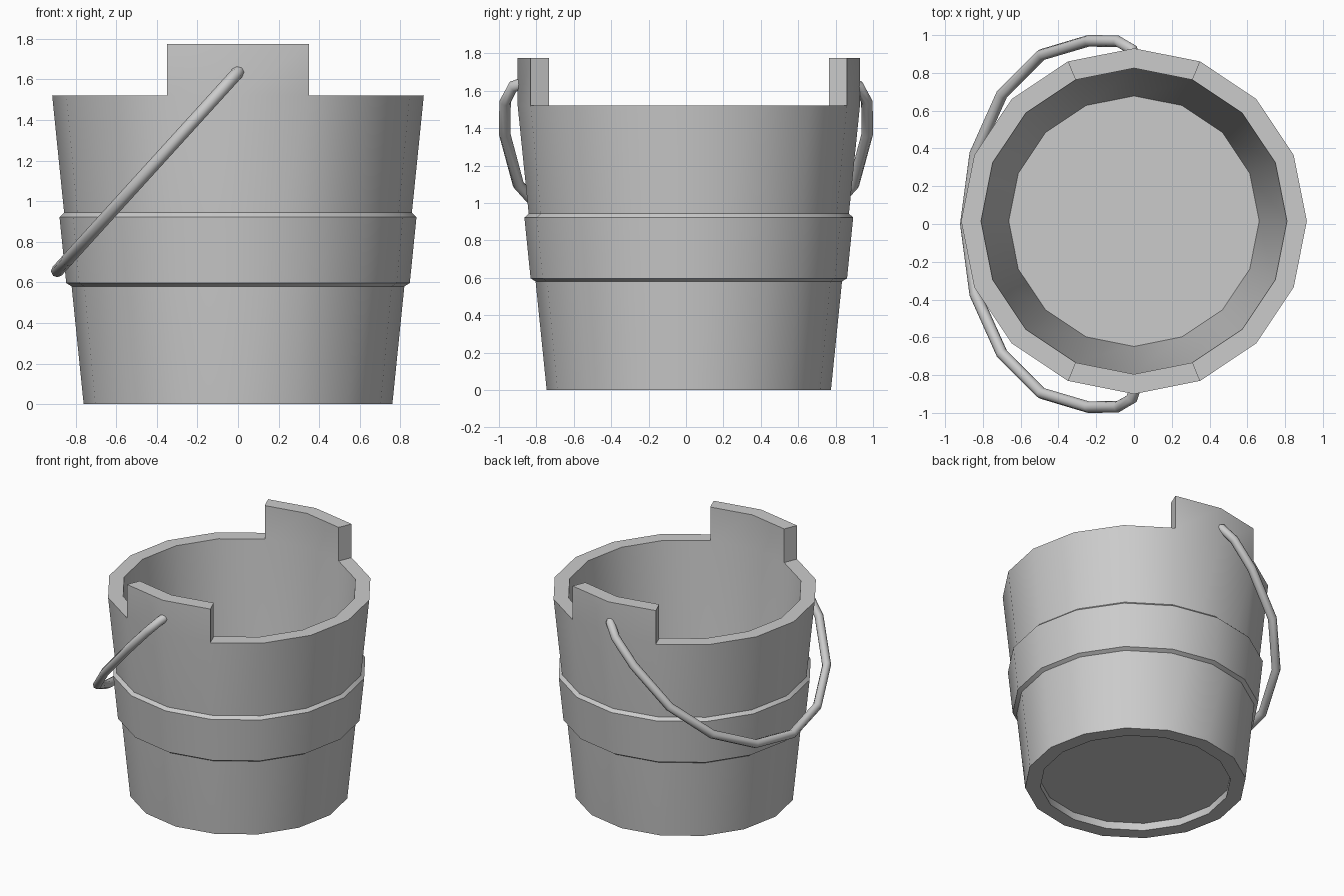
import bpy, bmesh, math

if "Cube" in bpy.data.objects:
    bpy.data.objects.remove(bpy.data.objects["Cube"])

SIDES = 16
CY = 0.015  # the bucket sits slightly behind the handle centre


def lathe(bm, profile, closed=False):
    """Revolve (radius, z) points; returns faces grouped by profile segment."""
    rings = []
    for r, z in profile:
        rings.append([bm.verts.new((r * math.cos(2 * math.pi * i / SIDES),
                                    CY + r * math.sin(2 * math.pi * i / SIDES), z))
                      for i in range(SIDES)])
    segments = []
    n = len(rings)
    for k in range(n if closed else n - 1):
        a, b = rings[k], rings[(k + 1) % n]
        segments.append([bm.faces.new((a[i], a[(i + 1) % SIDES],
                                       b[(i + 1) % SIDES], b[i]))
                         for i in range(SIDES)])
    return segments


def smooth(obj, angle):
    bpy.ops.object.select_all(action='DESELECT')
    obj.select_set(True)
    bpy.context.view_layer.objects.active = obj
    bpy.ops.object.shade_smooth_by_angle(angle=math.radians(angle))


def finish(bm, name):
    mesh = bpy.data.meshes.new(name)
    bm.to_mesh(mesh)
    bm.free()
    obj = bpy.data.objects.new(name, mesh)
    bpy.context.collection.objects.link(obj)
    smooth(obj, 30)
    return obj


# Tapered wall, with two rim sectors raised into handle tabs
bm = bmesh.new()
segs = lathe(bm, [(0.76, 0), (0.915, 1.52), (0.81, 1.52), (0.655, 0)], closed=True)
rim = segs[1]
for first in (3, 11):
    res = bmesh.ops.extrude_face_region(bm, geom=[rim[first], rim[first + 1]])
    bmesh.ops.delete(bm, geom=[rim[first], rim[first + 1]], context='FACES')
    for v in res['geom']:
        if isinstance(v, bmesh.types.BMVert):
            v.co.z += 0.255
bmesh.ops.recalc_face_normals(bm, faces=bm.faces)
finish(bm, "bucket_wall")

# Floor, recessed above the bottom rim
bm = bmesh.new()
lower, upper = 0.06, 0.08
floor = lathe(bm, [(0.661, lower), (0.663, upper)])
bm.verts.ensure_lookup_table()
bm.faces.new(list(reversed(bm.verts[:SIDES])))
bm.faces.new(bm.verts[SIDES:])
finish(bm, "bucket_floor")

# Hoop around the middle, with bevelled lips
bm = bmesh.new()
lathe(bm, [(0.815, 0.578), (0.846, 0.597), (0.879, 0.922), (0.853, 0.946)])
finish(bm, "hoop")

# Hanging handle: half circle in a tilted plane with ends hooked into the tabs
half = [(0.005, 0.87), (-0.012, 0.925), (-0.085, 0.967)]
for i in range(5):
    a = math.radians(22.5 * i)
    half.append((-0.24 - 0.65 * math.sin(a), 0.97 * math.cos(a)))
path = half + [(x, -y) for x, y in reversed(half[:-1])]
curve = bpy.data.curves.new("handle", 'CURVE')
curve.dimensions = '3D'
curve.bevel_depth = 0.031
curve.bevel_resolution = 2
curve.use_fill_caps = True
spline = curve.splines.new('POLY')
spline.points.add(len(path) - 1)
for p, (x, y) in zip(spline.points, path):
    p.co = (x, y, 1.635 + 1.1 * x, 1)
handle = bpy.data.objects.new("handle", curve)
bpy.context.collection.objects.link(handle)
bpy.ops.object.select_all(action='DESELECT')
handle.select_set(True)
bpy.context.view_layer.objects.active = handle
bpy.ops.object.convert(target='MESH')
smooth(bpy.context.view_layer.objects.active, 50)
